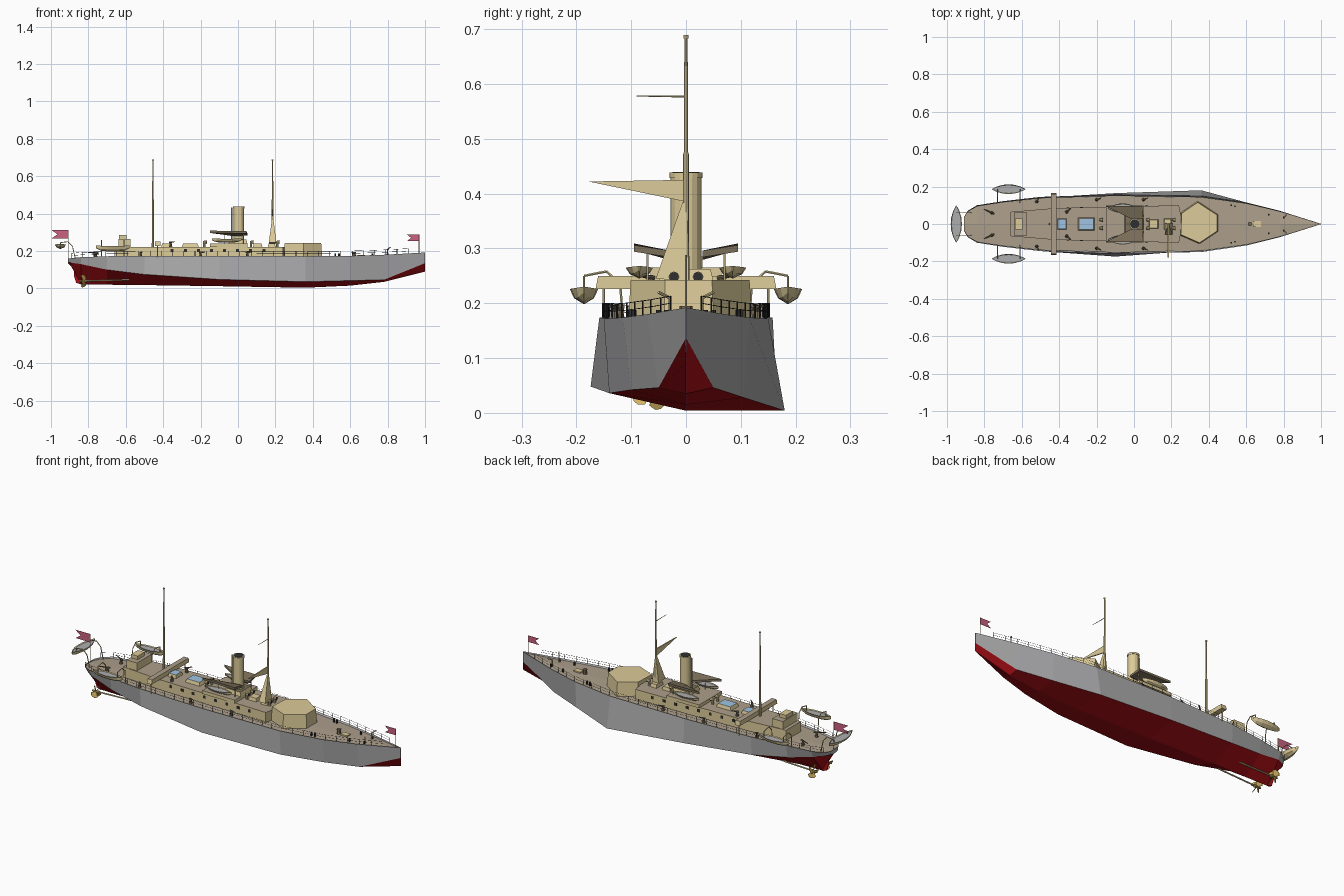
import bpy, bmesh, math
from mathutils import Vector

if "Cube" in bpy.data.objects:
    bpy.data.objects.remove(bpy.data.objects["Cube"])

def mat(name, c):
    m = bpy.data.materials.new(name)
    m.diffuse_color = (*c, 1)
    m.use_nodes = True
    m.node_tree.nodes["Principled BSDF"].inputs["Base Color"].default_value = m.diffuse_color
    return m

GREY = mat("hull_grey", (.42, .42, .43)); RED = mat("bottom_red", (.42, .005, .008))
DECK = mat("deck_tan", (.42, .35, .26)); BUFF = mat("buff", (.72, .6, .32))
GOLD = mat("bronze", (.65, .45, .12)); DARK = mat("dark", (.03, .03, .03))
BROWN = mat("brown", (.2, .16, .1)); PINK = mat("pink", (.6, .12, .22)); BLUE = mat("glass", (.35, .55, .75))

def finish(name, bm, mats, recalc=True):
    if recalc:
        bmesh.ops.recalc_face_normals(bm, faces=bm.faces)
    me = bpy.data.meshes.new(name)
    bm.to_mesh(me); bm.free()
    for m in mats:
        me.materials.append(m)
    o = bpy.data.objects.new(name, me)
    bpy.context.collection.objects.link(o)
    return o

def loft(name, rings, mats, pick=lambda i: 0):
    """Skin closed rings of equal length; pick gives the material of each strip."""
    bm = bmesh.new()
    R = [[bm.verts.new(p) for p in r] for r in rings]
    n = len(R[0])
    for a, b in zip(R, R[1:]):
        for i in range(n):
            j = (i + 1) % n
            bm.faces.new((a[i], a[j], b[j], b[i])).material_index = pick(i)
    bm.faces.new(R[0]); bm.faces.new(R[-1])
    bmesh.ops.remove_doubles(bm, verts=bm.verts, dist=1e-5)
    return finish(name, bm, mats)

def prism(name, outline, z0, z1, m, roof=None, taper=1):
    cx = sum(p[0] for p in outline) / len(outline)
    rings = [[(x, y, z0) for x, y in outline],
             [(cx + (x - cx) * taper, y * taper, z1) for x, y in outline]]
    o = loft(name, rings, [m, roof or m])
    for f in o.data.polygons:
        if f.normal.z > .8:
            f.material_index = 1
    return o

def box(name, x0, x1, y0, y1, z0, z1, m, roof=None, taper=1):
    if taper != 1:
        return prism(name, [(x0, y0), (x1, y0), (x1, y1), (x0, y1)], z0, z1, m, roof, taper)
    return prism(name, [(x0, y0), (x1, y0), (x1, y1), (x0, y1)], z0, z1, m, roof)

def add_tube(bm, a, b, r0, r1=None, n=8):
    a, b = Vector(a), Vector(b)
    q = (b - a).to_track_quat('Z', 'Y')
    r1 = r0 if r1 is None else r1
    ring = lambda c, r: [bm.verts.new(c + q @ Vector((r * math.cos(t), r * math.sin(t), 0)))
                         for t in [2 * math.pi * k / n for k in range(n)]]
    A, B = ring(a, r0), ring(b, r1)
    for i in range(n):
        bm.faces.new((A[i], A[(i + 1) % n], B[(i + 1) % n], B[i]))
    bm.faces.new(A); bm.faces.new(B)

def tubes(name, segs, m, n=8):
    bm = bmesh.new()
    for s in segs:
        add_tube(bm, *s, n=n)
    return finish(name, bm, [m])

def plate(name, pts, m, t=(0, .002, 0)):
    t = Vector(t)
    return loft(name, [[Vector(p) - t / 2 for p in pts], [Vector(p) + t / 2 for p in pts]], [m])

# Hull stations: x, deck half width, edge z, port y, z, starboard y, z, keel z
ST = [(-.91, .035, .16, .03, .14, .03, .14, .135), (-.89, .07, .162, .055, .137, .055, .137, .115),
      (-.84, .1, .167, .085, .13, .085, .13, .022), (-.7, .122, .172, .11, .1, .11, .1, .02),
      (-.5, .145, .174, .14, .075, .14, .072, .018), (-.1, .158, .174, .174, .048, .165, .04, .012),
      (.36, .15, .172, .14, .036, .18, .004, .004), (.6, .115, .174, .1, .042, .105, .028, .015),
      (.78, .07, .18, .05, .046, .05, .046, .035), (1.0, .001, .192, .001, .135, .001, .135, .09)]
rings = []
for x, w, z, yl, zl, yr, zr, k in ST:
    i = w * .95
    rings.append([(x, 0, k), (x, yr, zr), (x, w, z), (x, i, z - .008), (x, 0, z - .005),
                  (x, -i, z - .008), (x, -w, z), (x, -yl, zl)])
loft("hull", rings, [GREY, RED, DECK], lambda i: 1 if i in (0, 7) else 2 if i in (3, 4) else 0)

def edge(x):
    """Deck half width and edge height at x."""
    for a, b in zip(ST, ST[1:]):
        if a[0] <= x <= b[0]:
            t = (x - a[0]) / (b[0] - a[0])
            return a[1] + t * (b[1] - a[1]), a[2] + t * (b[2] - a[2])

# Railings round the deck edge
xs = [-.89 + .06 * k for k in range(31)]
segs = []
for s in (1, -1):
    top = [(x, s * edge(x)[0] * .96, edge(x)[1]) for x in xs]
    for p, q in zip(top, top[1:] + [None]):
        segs.append((p, (p[0], p[1], p[2] + .026), .0015))
        if q:
            for h in (.013, .026):
                segs.append(((p[0], p[1], p[2] + h), (q[0], q[1], q[2] + h), .0007))
tubes("railings", segs, DARK, 4)

# Deckhouse, aft house, barbette and bridge
prism("deckhouse", [(-.66, -.065), (-.42, -.085), (.24, -.1), (.26, 0), (.24, .1), (-.42, .085), (-.66, .065)],
      .16, .222, BUFF, DECK)
box("aft_house", -.64, -.575, -.065, .065, .2, .265, BUFF, DECK)
box("aft_house_cap", -.635, -.595, -.03, .03, .265, .285, BUFF)
prism("fore_turret", [(.245, -.06), (.25, .06), (.34, .122), (.45, .05), (.45, -.04), (.35, -.106)],
      .165, .242, BUFF, taper=.95)
box("bridge_house", -.15, .05, -.1, .1, .222, .24, BUFF, DECK)
box("funnel_base", -.05, .05, -.05, .05, .24, .262, BUFF, BROWN, .9)
box("cross_bridge", -.445, -.415, -.165, .165, .226, .25, BUFF, DECK, .97)
for s in (1, -1):
    # Sloped canopies beside the funnel, bridge supports
    plate("canopy", [(-.15, s * .095, .303), (.045, s * .095, .3), (.05, s * .03, .29), (-.02, s * .03, .285)],
          BROWN, (0, 0, .012))
    tubes("canopy_struts", [((x, s * .07, .24), (x, s * .07, .295), .002) for x in (-.07, .03)], BUFF, 5)
    tubes("bridge_struts", [((-.43, s * .15, .165), (-.43, s * .15, .23), .003)], BUFF, 6)
    # Cowl vents
    for x in (.21, -.18, .07):
        tubes("cowl_vent", [((x, s * .022, .22), (x, s * .022, .25), .006),
                            ((x - .006, s * .022, .248), (x + .012, s * .022, .248), .006, .01)], BUFF)
        tubes("cowl_mouth", [((x + .012, s * .022, .248), (x + .013, s * .022, .248), .009)], DARK)
    # Doors and window strips on the deckhouse side
    for k in range(8):
        x = -.36 + .07 * k
        y = .085 + .015 * (x + .42) / .66
        box("window", x, x + .016, s * y - .002, s * y + .002, .195, .21, DARK)

# Skylights and hatches
for x0, x1, w in ((-.41, -.36, .03), (-.3, -.21, .035), (.08, .13, .025), (.16, .2, .03)):
    box("skylight", x0, x1, -w, w, .222, .24, BUFF, BLUE if x0 < 0 else BUFF, .85)

# Funnel with steam pipe
tubes("funnel", [((.004, 0, .25), (.004, 0, .435), .028), ((.004, 0, .428), (.004, 0, .438), .03)], BUFF, 16)
tubes("funnel_mouth", [((.004, 0, .438), (.004, 0, .439), .025)], DARK, 16)
tubes("steam_pipe", [((-.034, 0, .25), (-.034, 0, .432), .004)], BUFF)

# Masts, yard and foremast fins
for x in (-.455, .185):
    tubes("mast", [((x, 0, .17), (x, 0, .475), .0065, .005), ((x, 0, .45), (x, 0, .685), .004, .003),
                   ((x, 0, .683), (x, 0, .689), .005)], BUFF)
tubes("yard", [((.185, 0, .577), (.185, -.09, .578), .002, .001)], BUFF, 5)
plate("mast_spike", [(.183, 0, .385), (.183, 0, .425), (.183, -.178, .422)], BUFF, (.006, 0, 0))
loft("mast_fin", [[(.165, -.055, .245), (.205, -.055, .245), (.205, .005, .24), (.165, .005, .24)],
                  [(.183, -.006, .385), (.188, -.006, .385), (.188, .002, .385), (.183, .002, .385)]], [BUFF])

def boat(name, c, L, W, H, turn=False):
    rr = []
    for t in (-1, -.7, -.35, 0, .35, .7, 1):
        w = max(W * (1 - abs(t) ** 2.2), .001)
        h = H * (1 - .6 * t ** 4)
        s = .15 * H * t * t
        pts = [(0, -H + (H - h)), (w * .7, -h * .6), (w, s), (w * .85, -.15 * H), (-w * .85, -.15 * H), (-w, s), (-w * .7, -h * .6)]
        rr.append([(c[0] + (y if turn else t * L), c[1] + (t * L if turn else y), c[2] + z) for y, z in pts])
    return loft(name, rr, [BUFF, GREY], lambda i: 1 if i == 3 else 0)

# Boats with davits
boat("stern_boat", (-.95, 0, .235), .1, .03, .025, True)
for s in (1, -1):
    boat("side_boat", (-.67, s * .186, .226), .09, .026, .028)
    boat("upper_boat", (-.06, s * .085, .265), .08, .025, .02)
    dav = []
    for x in (-.73, -.61):
        path = [(x, s * .115, .165), (x, s * .12, .235), (x, s * .145, .258), (x, s * .186, .25), (x, s * .186, .222)]
        dav += [(p, q, .0025) for p, q in zip(path, path[1:])]
    path = [(-.87, s * .06, .16), (-.885, s * .06, .225), (-.91, s * .06, .25), (-.95, s * .06, .245), (-.95, s * .06, .225)]
    dav += [(p, q, .0025) for p, q in zip(path, path[1:])]
    tubes("davits", dav, BUFF, 6)

def gun(x, y, z, dx, dy, L=.05):
    tubes("gun", [((x, y, z), (x, y, z + .022), .009, .005),
                  ((x - dx * L * .3, y - dy * L * .3, z + .024), (x + dx * L, y + dy * L, z + .028), .005, .002)], BROWN, 8)

# Deck guns
for s in (1, -1):
    gun(-.76, s * .06, .165, -.9, s * .4)
    gun(-.52, s * .12, .167, .3, s * .6, .03)
    gun(.05, s * .13, .167, .8, s * .3, .03)
    gun(-.2, s * .13, .167, .8, s * .3, .03)
    gun(-.36, s * .065, .222, .7, s * .6, .03)
# Foredeck capstan, bollards and hatch
tubes("capstan", [((.62, 0, .168), (.62, 0, .19), .012, .008), ((.62, 0, .19), (.62, 0, .195), .012)], BROWN)
for s in (1, -1):
    tubes("bollards", [((x, s * y, .168), (x, s * y, .188), .005) for x, y in ((.52, .1), (.54, .095), (.72, .05), (.8, .035))], DARK)
    tubes("anchor_davit", [((.8, s * .03, .17), (.8, s * .03, .21), .003), ((.8, s * .03, .21), (.815, s * .05, .22), .003)], BUFF, 6)
box("fore_hatch", .64, .68, -.015, .015, .168, .178, BUFF)

# Propellers with shafts
for s in (1, -1):
    y = s * .063
    tubes("shaft", [((-.84, y, .04), (-.58, y * .9, .046), .004)], BUFF)
    tubes("propeller_hub", [((-.85, y, .04), (-.81, y, .04), .004, .009)], GOLD)
    for k in range(4):
        a = k * math.pi / 2 + .5
        d, e = Vector((0, math.cos(a), math.sin(a))), Vector((0, -math.sin(a), math.cos(a)))
        c, X = Vector((-.825, y, .04)), Vector((1, 0, 0))
        pts = [c + d * r + e * w + X * w * .8 for r, w in
               ((.005, -.004), (.022, -.016), (.034, -.01), (.037, 0), (.034, .01), (.022, .016), (.005, .004))]
        plate("propeller_blade", pts, GOLD, (.003, 0, 0))
plate("rudder", [(-.84, 0, .022), (-.865, 0, .03), (-.878, 0, .07), (-.87, 0, .14), (-.84, 0, .14)], RED, (0, .008, 0))

# Swallowtail flags on staffs
for x, z0, zt, L, h in ((-.907, .15, .312, .09, .045), (.968, .185, .288, .065, .035)):
    tubes("flagstaff", [((x, 0, z0), (x, 0, zt), .002)], BUFF, 6)
    b = zt - h
    plate("flag", [(x, 0, b), (x, 0, zt), (x - L, 0, zt), (x - L * .65, 0, b + h / 2), (x - L, 0, b)], PINK)
